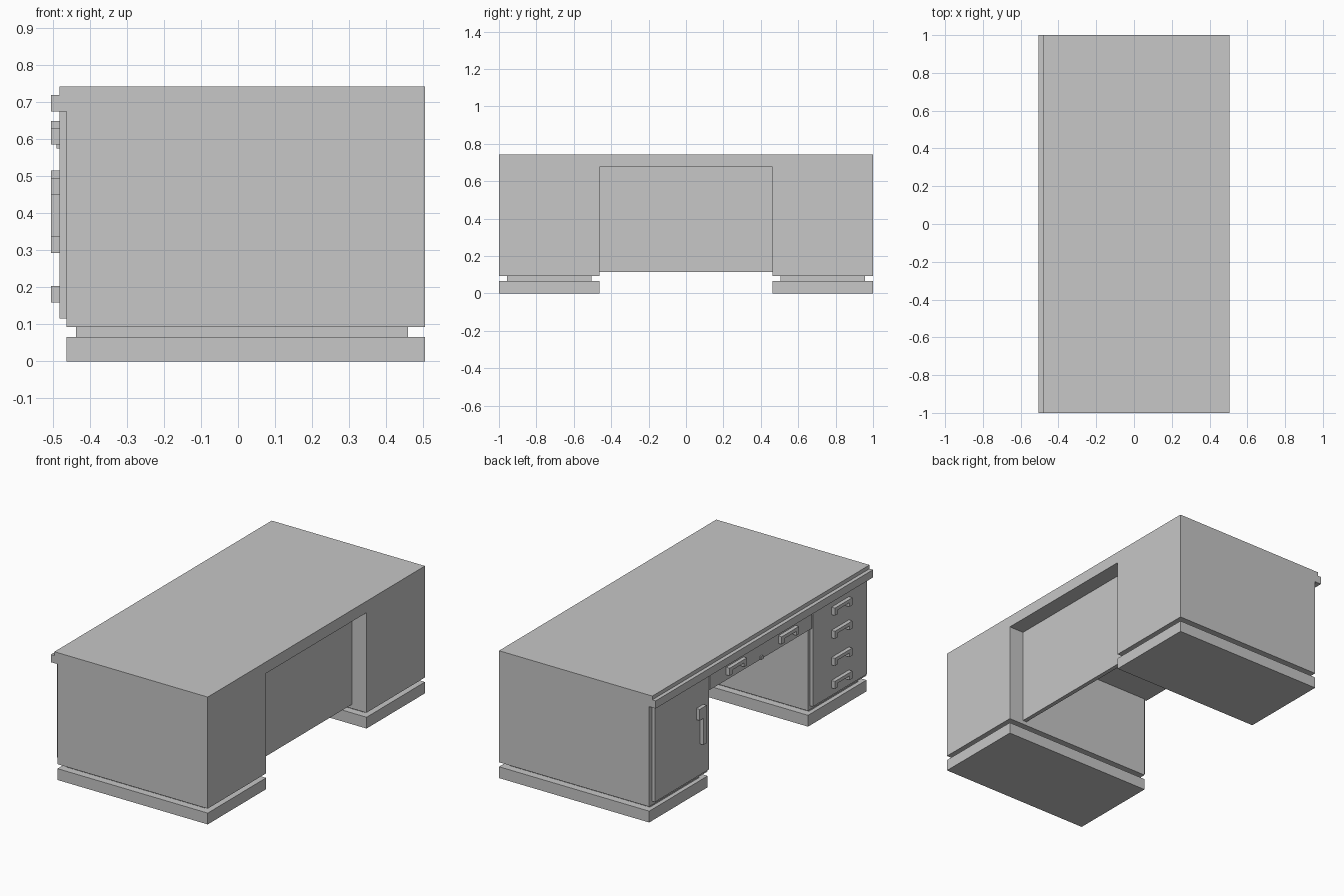
import bpy
import bmesh
from mathutils import Vector

cube = bpy.data.objects.get("Cube")
if cube:
    bpy.data.objects.remove(cube, do_unlink=True)

grey = bpy.data.materials.new("plain_grey")
grey.use_nodes = True
COLOUR = (0.57, 0.57, 0.57, 1)
grey.diffuse_color = COLOUR
grey.node_tree.nodes["Principled BSDF"].inputs["Base Color"].default_value = COLOUR


def finish(name, bm):
    mesh = bpy.data.meshes.new(name)
    bm.to_mesh(mesh)
    bm.free()
    mesh.materials.append(grey)
    obj = bpy.data.objects.new(name, mesh)
    bpy.context.collection.objects.link(obj)
    return obj


def box(name, x, y, z):
    """Box from (low, high) ranges on each axis."""
    bm = bmesh.new()
    bmesh.ops.create_cube(bm, size=1)
    for v in bm.verts:
        v.co = Vector(r[0] if c < 0 else r[1] for c, r in zip(v.co, (x, y, z)))
    return finish(name, bm)


def pull(name, y, top):
    """Bracket handle: a bar with two end tabs hanging below it."""
    half, drop, bar, tab = 0.08, 0.044, 0.02, 0.025
    inner, low, under = half - tab, top - drop, top - bar
    outline = [(-half, low), (-inner, low), (-inner, under), (inner, under),
               (inner, low), (half, low), (half, top), (-half, top)]
    bm = bmesh.new()
    face = bm.faces.new([bm.verts.new((FACE, y + a, z)) for a, z in outline])
    out = bmesh.ops.extrude_face_region(bm, geom=[face])["geom"]
    for v in out:
        if isinstance(v, bmesh.types.BMVert):
            v.co.x = EDGE
    bmesh.ops.recalc_face_normals(bm, faces=bm.faces)
    return finish(name, bm)


EDGE, FACE, BODY, REAR = -0.505, -0.483, -0.463, 0.505
INNER, UNDER = 0.462, 0.675

# Desktop with a lip along the drawer side
box("desktop", (FACE, REAR), (-1, 1), (UNDER, 0.742))
box("desktop_lip", (EDGE, FACE), (-1, 1), (UNDER, 0.72))

# Two pedestals, each on a recessed neck and a plinth
for side, s in (("left", 1), ("right", -1)):
    def span(a, b):
        return tuple(sorted((a * s, b * s)))
    box(side + "_pedestal", (BODY, REAR), span(INNER, 1), (0.092, UNDER))
    box(side + "_neck", (-0.438, 0.46), span(0.505, 0.957), (0.066, 0.092))
    box(side + "_plinth", (BODY, REAR), span(INNER, 1), (0, 0.066))
    box(side + "_front_panel", (FACE, BODY), span(0.48, 0.975), (0.115, UNDER))

# Knee space: back panel and centre drawer
box("modesty_panel", (0.385, 0.41), (-INNER, INNER), (0.115, UNDER))
box("centre_drawer", (BODY, 0.1), (-INNER, INNER), (0.575, UNDER))
box("centre_drawer_front", (FACE, BODY), (-0.47, 0.47), (0.575, UNDER))
box("drawer_catch", (FACE - 0.008, FACE), (-0.01, 0.01), (0.575, 0.595))

# Drawer handles
for i, top in enumerate((0.63, 0.495, 0.337, 0.203)):
    pull(f"drawer_handle_{i + 1}", -0.73, top)
for i, y in enumerate((-0.24, 0.24)):
    pull(f"centre_handle_{i + 1}", y, 0.65)

# Cupboard door handle: upright bar with a wider head
box("door_handle_bar", (EDGE, FACE), (0.53, 0.56), (0.295, 0.515))
box("door_handle_head", (EDGE, FACE), (0.56, 0.595), (0.45, 0.515))
